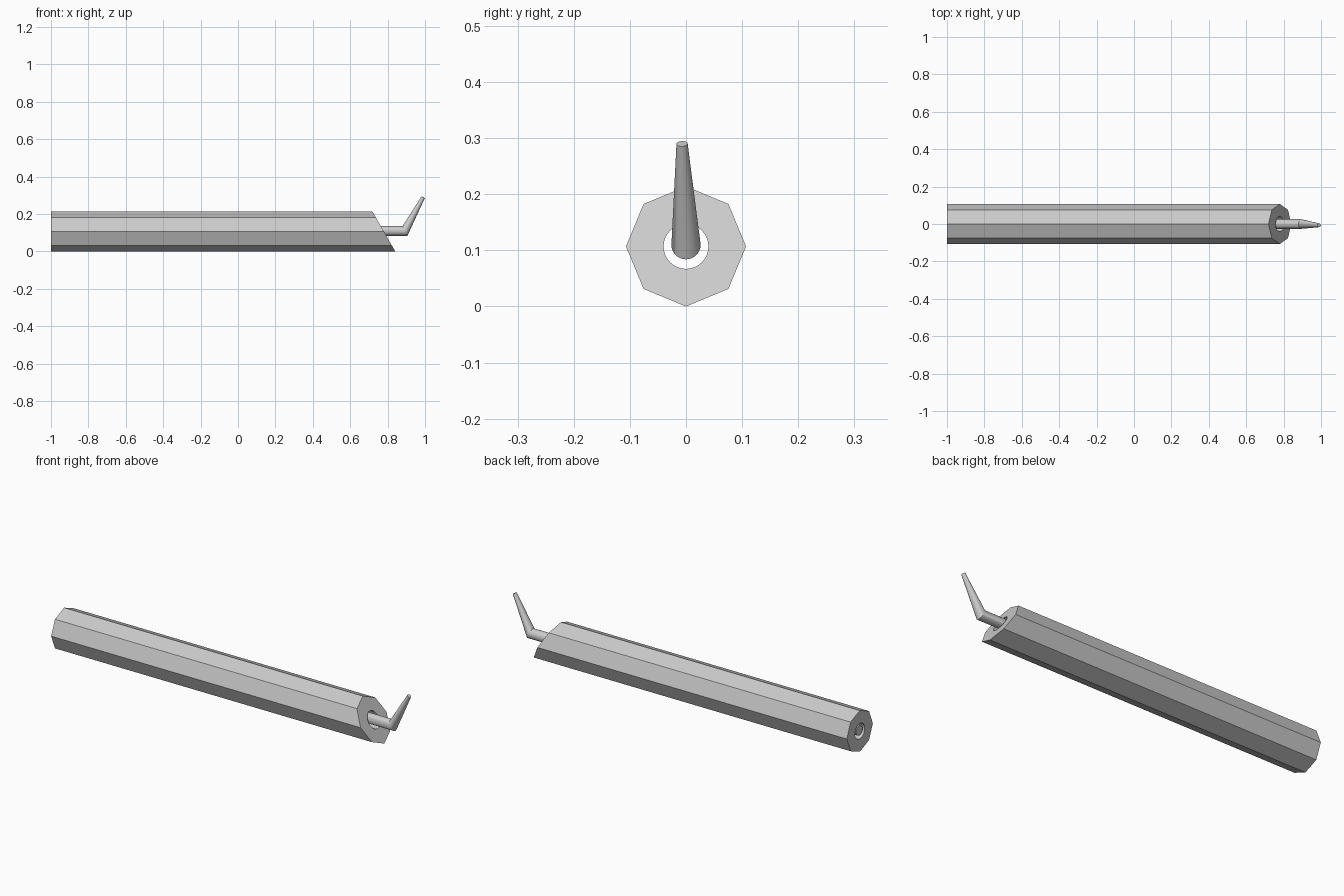
import bpy, bmesh, math
from mathutils import Vector, Matrix

cube = bpy.data.objects.get("Cube")
if cube:
    bpy.data.objects.remove(cube, do_unlink=True)

AXIS_Z = 0.107     # height of the body's centre line
SLOPE = 0.57       # slant of the cut front end

grey = bpy.data.materials.new("light grey")
grey.use_nodes = True
grey.diffuse_color = (0.6, 0.6, 0.6, 1)
grey.node_tree.nodes["Principled BSDF"].inputs["Base Color"].default_value = (0.6, 0.6, 0.6, 1)


def ring(bm, centre, radius, sides, slant=0.0):
    """Ring around the x axis, sheared along x by its height."""
    verts = []
    for i in range(sides):
        a = math.tau * i / sides
        y, z = radius * math.cos(a), radius * math.sin(a)
        verts.append(bm.verts.new(Vector(centre) + Vector((slant * z, y, z))))
    return verts


def bridge(bm, a, b):
    for i in range(len(a)):
        j = (i + 1) % len(a)
        bm.faces.new((a[i], a[j], b[j], b[i]))


def finish(bm, name):
    bmesh.ops.recalc_face_normals(bm, faces=bm.faces)
    mesh = bpy.data.meshes.new(name)
    bm.to_mesh(mesh)
    bm.free()
    mesh.materials.append(grey)
    obj = bpy.data.objects.new(name, mesh)
    bpy.context.collection.objects.link(obj)
    bpy.ops.object.select_all(action='DESELECT')
    obj.select_set(True)
    bpy.context.view_layer.objects.active = obj
    bpy.ops.object.shade_smooth_by_angle(angle=math.radians(35))
    return obj


# Octagonal body with a round bore and a slanted front end
bm = bmesh.new()
back, front = (-1, 0, AXIS_Z), (0.78, 0, AXIS_Z)
walls = []
for radius, sides in ((0.107, 8), (0.04, 32)):
    pair = (ring(bm, back, radius, sides), ring(bm, front, radius, sides, -SLOPE))
    bridge(bm, *pair)
    walls.append(pair)
for end in (0, 1):
    loops = [w[end] for w in walls]
    edges = [bm.edges.get((l[i - 1], l[i])) for l in loops for i in range(len(l))]
    bmesh.ops.triangle_fill(bm, edges=edges, use_beauty=True)
bmesh.ops.dissolve_limit(bm, angle_limit=0.01, verts=bm.verts, edges=bm.edges)
finish(bm, "barrel")

# Core rod with a mitred bend and a tapering tip
bm = bmesh.new()
SIDES = 32
rod_z = 0.11
bend = Vector((0.893, 0, rod_z))
tip = Vector((0.99, -0.007, 0.29))
start = ring(bm, (-0.997, 0, rod_z), 0.026, SIDES)
mitre = ring(bm, bend, 0.026, SIDES, -0.5)
end = ring(bm, (0, 0, 0), 0.01, SIDES)
turn = Vector((1, 0, 0)).rotation_difference(tip - bend).to_matrix().to_4x4()
bmesh.ops.transform(bm, matrix=Matrix.Translation(tip) @ turn, verts=end)
bridge(bm, start, mitre)
bridge(bm, mitre, end)
bm.faces.new(start)
bm.faces.new(end)
finish(bm, "core_rod")
